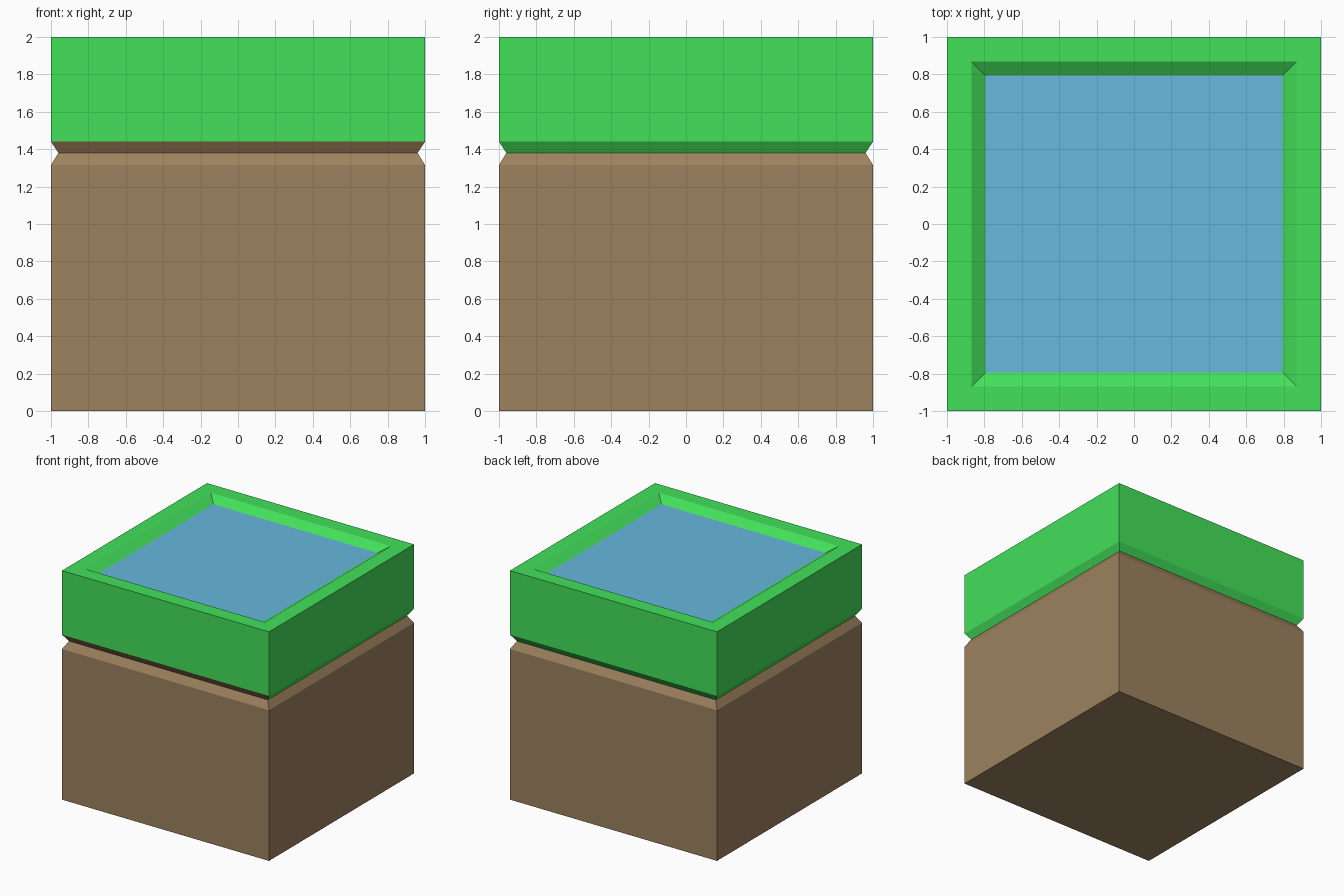
import bpy, bmesh

if "Cube" in bpy.data.objects:
    bpy.data.objects.remove(bpy.data.objects["Cube"])


def material(name, rgb):
    # 8-bit sRGB to linear
    lin = [((c / 255 + 0.055) / 1.055) ** 2.4 for c in rgb]
    m = bpy.data.materials.new(name)
    m.diffuse_color = (*lin, 1)
    m.use_nodes = True
    m.node_tree.nodes["Principled BSDF"].inputs["Base Color"].default_value = m.diffuse_color
    return m


GRASS = material("grass_green", (67, 224, 90))
SOIL = material("soil_brown", (158, 130, 95))
WATER = material("water_blue", (103, 184, 221))


def square_loft(name, rings, mats, cap_first=False, rule=None):
    """Join square rings given as (half width, height) into a flat-faced part."""
    bm = bmesh.new()
    loops = [[bm.verts.new((sx * h, sy * h, z))
              for sx, sy in ((-1, -1), (1, -1), (1, 1), (-1, 1))]
             for h, z in rings]
    for a, b in zip(loops, loops[1:]):
        for i in range(4):
            j = (i + 1) % 4
            bm.faces.new((a[i], a[j], b[j], b[i]))
    if cap_first:
        bm.faces.new(loops[0][::-1] if len(loops) > 1 else loops[0])
    bm.normal_update()
    if rule:
        for f in bm.faces:
            f.material_index = rule(f)
    me = bpy.data.meshes.new(name)
    bm.to_mesh(me)
    bm.free()
    for m in mats:
        me.materials.append(m)
    ob = bpy.data.objects.new(name, me)
    bpy.context.collection.objects.link(ob)
    return ob


# Soil block with chamfered top edge
square_loft("soil_block", [(1, 0), (1, 1.315), (0.96, 1.38)], [SOIL], cap_first=True)

# Grass rim: undercut, outer wall, flat top, sloping inner wall;
# the front undercut is soil coloured
square_loft("grass_rim", [(0.96, 1.38), (1, 1.44), (1, 2), (0.87, 2), (0.793, 1.95)],
            [GRASS, SOIL],
            rule=lambda f: int(f.normal.z < -0.1 and f.normal.y < -0.1))

# Water surface
square_loft("water_surface", [(0.793, 1.95)], [WATER], cap_first=True)
